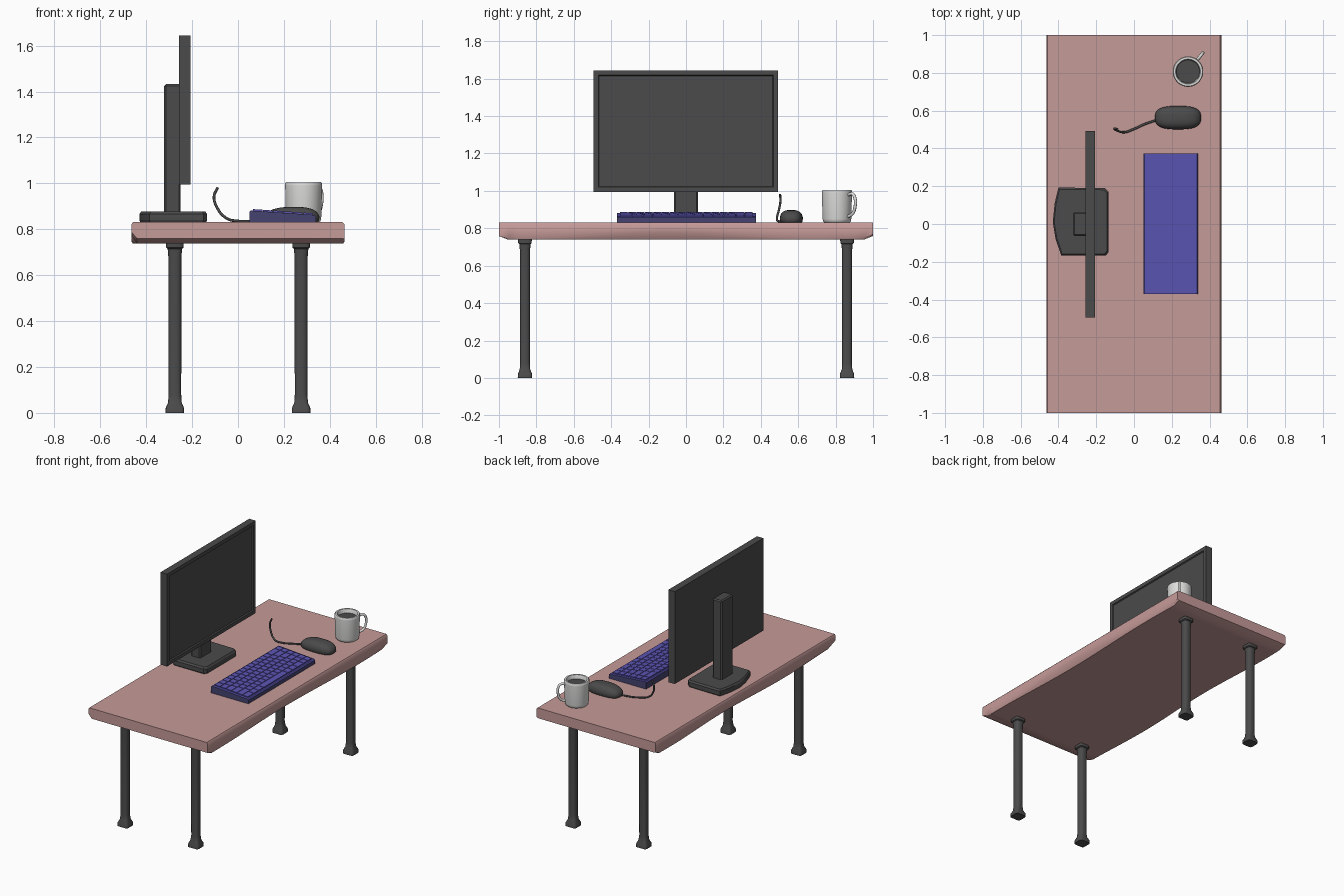
import bpy, bmesh, math
from mathutils import Vector

if "Cube" in bpy.data.objects:
    bpy.data.objects.remove(bpy.data.objects["Cube"])


def material(name, rgb):
    m = bpy.data.materials.new(name)
    m.diffuse_color = (*rgb, 1)
    m.use_nodes = True
    m.node_tree.nodes["Principled BSDF"].inputs["Base Color"].default_value = m.diffuse_color
    return m


WOOD = material("rose wood", (0.56, 0.325, 0.315))
DARK = material("dark grey", (0.07, 0.07, 0.07))
KEYS = material("indigo keys", (0.105, 0.09, 0.45))
SIDE = material("dark indigo", (0.06, 0.056, 0.16))
WHITE = material("mug white", (0.72, 0.72, 0.71))


def finish(name, bm, *mats, angle=35):
    bmesh.ops.recalc_face_normals(bm, faces=bm.faces)
    me = bpy.data.meshes.new(name)
    bm.to_mesh(me)
    bm.free()
    ob = bpy.data.objects.new(name, me)
    bpy.context.collection.objects.link(ob)
    for m in mats:
        me.materials.append(m)
    bpy.ops.object.select_all(action='DESELECT')
    ob.select_set(True)
    bpy.context.view_layer.objects.active = ob
    bpy.ops.object.shade_smooth_by_angle(angle=math.radians(angle))
    return ob


def loft(name, rings, *mats, caps=(True, True), angle=35):
    """Skin a list of point rings of equal length."""
    bm = bmesh.new()
    vs = [[bm.verts.new(p) for p in r] for r in rings]
    n = len(vs[0])
    for a, b in zip(vs, vs[1:]):
        for i in range(n):
            j = (i + 1) % n
            bm.faces.new((a[i], a[j], b[j], b[i]))
    if caps[0]:
        bm.faces.new(vs[0][::-1])
    if caps[1]:
        bm.faces.new(vs[-1])
    return finish(name, bm, *mats, angle=angle)


def ring(cx, cy, z, rx, ry, n=32, e=2.0):
    """Horizontal superellipse ring; larger e gives a squarer outline."""
    out = []
    for i in range(n):
        t = 2 * math.pi * (i + 0.5) / n
        c, s = math.cos(t), math.sin(t)
        out.append((cx + rx * math.copysign(abs(c) ** (2 / e), c),
                    cy + ry * math.copysign(abs(s) ** (2 / e), s), z))
    return out


def add_box(bm, lo, hi):
    r = bmesh.ops.create_cube(bm, size=1)
    for v in r["verts"]:
        v.co = Vector([(l + h) / 2 + c * (h - l) for l, h, c in zip(lo, hi, v.co)])
    return r["verts"]


def box(name, lo, hi, mat, bevel=0.004):
    bm = bmesh.new()
    add_box(bm, lo, hi)
    bmesh.ops.bevel(bm, geom=bm.edges[:], offset=bevel, segments=1, affect='EDGES')
    return finish(name, bm, mat)


def tube(name, pts, radius, mat):
    cu = bpy.data.curves.new(name, 'CURVE')
    cu.dimensions = '3D'
    cu.bevel_depth = radius
    cu.bevel_resolution = 2
    cu.resolution_u = 6
    cu.use_fill_caps = True
    sp = cu.splines.new('BEZIER')
    sp.bezier_points.add(len(pts) - 1)
    for bp, p in zip(sp.bezier_points, pts):
        bp.co = p
        bp.handle_left_type = bp.handle_right_type = 'AUTO'
    cu.materials.append(mat)
    ob = bpy.data.objects.new(name, cu)
    bpy.context.collection.objects.link(ob)
    return ob


# Desk top: slab with a gently wavy lower edge
sections = []
N = 40
for i in range(N + 1):
    y = -1 + 2 * i / N
    end = 0.02 if i in (0, N) else 0
    w = 0.014 + 0.01 * math.sin(5 * y + 0.6)
    w2 = 0.014 + 0.01 * math.sin(4 * y + 2)
    sections.append([(-0.463 + w, y, 0.739 + end), (0.463 - w2, y, 0.739 + end),
                     (0.463, y, 0.739 + 1.6 * w2 + end / 2), (0.463, y, 0.822),
                     (0.456, y, 0.831), (-0.458, y, 0.831),
                     (-0.463, y, 0.824), (-0.463, y, 0.739 + 1.6 * w + end / 2)])
loft("desk_top", sections, WOOD, angle=40)

# Four legs with square feet and flared top plates
for sx, xn in ((-1, "back"), (1, "front")):
    for sy, yn in ((-1, "left"), (1, "right")):
        prof = [(0, .041, 6), (.022, .040, 6), (.045, .030, 4), (.08, .028, 2.6),
                (.68, .029, 2.6), (.715, .032, 3), (.72, .038, 5), (.745, .039, 5)]
        loft(f"{xn}_{yn}_leg",
             [ring(sx * 0.275, sy * 0.861, z, r, r * 0.95, 16, e) for z, r, e in prof], DARK)

# Monitor panel with recessed screen facing +x
bm = bmesh.new()
add_box(bm, (-0.257, -0.494, 0.995), (-0.207, 0.492, 1.645))
bm.faces.ensure_lookup_table()
front = max(bm.faces, key=lambda f: f.calc_center_median().x)
bmesh.ops.inset_region(bm, faces=[front], thickness=0.036)
bmesh.ops.inset_region(bm, faces=[front], thickness=0.006, depth=-0.008)
finish("monitor_panel", bm, DARK, angle=20)

# Monitor stand
box("monitor_neck", (-0.322, -0.064, 0.865), (-0.25, 0.064, 1.432), DARK, 0.008)
outline = [(-0.40, 0.193), (-0.155, 0.19), (-0.135, 0.17), (-0.135, -0.15),
           (-0.15, -0.167), (-0.385, -0.167), (-0.415, -0.08), (-0.43, 0.01), (-0.42, 0.11)]
cx, cy = -0.28, 0.012


def scaled(z, s):
    return [(cx + (x - cx) * s, cy + (y - cy) * s, z) for x, y in outline]


loft("monitor_base", [scaled(0.829, 0.97), scaled(0.84, 1), scaled(0.866, 1),
                      scaled(0.877, 0.95)], DARK, angle=20)

# Keyboard body: sloped wedge, indigo on top and darker round the sides
X0, X1, ZA, ZB = 0.05, 0.34, 0.882, 0.862


def key_z(x):
    return ZA + (ZB - ZA) * (x - X0) / (X1 - X0)


body = [[(X0, y, 0.829), (X1, y, 0.829), (X1, y, ZB - .005), (X1 - .006, y, key_z(X1 - .006)),
         (X0 + .006, y, key_z(X0 + .006)), (X0, y, ZA - .006)] for y in (-0.37, 0.373)]
kb = loft("keyboard_body", body, KEYS, SIDE, angle=20)
for p in kb.data.polygons:
    p.material_index = 0 if p.normal.z > 0.5 else 1

# Keys: six rows, the nearest row with a long space bar
bm = bmesh.new()
rows = 6
ka, kb_, ya, yb = X0 + 0.014, X1 - 0.014, -0.355, 0.358
dx = (kb_ - ka) / rows
for r in range(rows):
    widths = [1.5, 1.2, 1.2, 6, 1.2, 1.2, 1.5, 1, 1] if r == rows - 1 else \
        [1 + 0.25 * r] + [1] * 12 + [2 - 0.25 * r, 1]
    unit = (yb - ya) / sum(widths)
    y = ya
    x = ka + r * dx
    for w in widths:
        vs = add_box(bm, (x + .002, y + .002, -0.004), (x + dx - .002, y + w * unit - .002, 0.007))
        for v in vs:
            v.co.z += key_z(v.co.x)
        y += w * unit
finish("keyboard_keys", bm, KEYS, angle=20)

# Mouse and its lead
loft("mouse", [ring(0.233 + o, 0.563, z, rx, ry, 32, 2.8) for z, rx, ry, o in
               ((.829, .114, .055, 0), (.838, .121, .061, 0), (.858, .122, .062, 0),
                (.876, .108, .056, .003), (.888, .085, .046, .006),
                (.895, .055, .032, .008), (.898, .022, .014, .01))], DARK, angle=60)
tube("mouse_lead", [(0.13, 0.553, 0.842), (0.06, 0.53, 0.836), (0.0, 0.503, 0.836),
                    (-0.05, 0.486, 0.848), (-0.094, 0.497, 0.9),
                    (-0.104, 0.505, 0.945), (-0.088, 0.503, 0.982)], 0.006, DARK)

# Mug, drink and handle
mx, my = 0.286, 0.807
loft("mug", [ring(mx, my, z, r, r) for z, r in
             ((.829, .066), (.836, .074), (.85, .077), (.99, .081), (1.0, .081), (1.005, .077),
              (1.005, .066), (.998, .062), (.95, .06))], WHITE, caps=(True, False), angle=50)
loft("mug_drink", [ring(mx, my, z, r, r) for z, r in ((.952, .0605), (.978, .0615))], DARK)
d = Vector((0.62, 0.78))
tube("mug_handle", [(mx + d.x * r, my + d.y * r, z) for r, z in
                    ((.074, .978), (.105, .984), (.124, .96), (.124, .915),
                     (.105, .876), (.072, .862))], 0.0085, WHITE)
